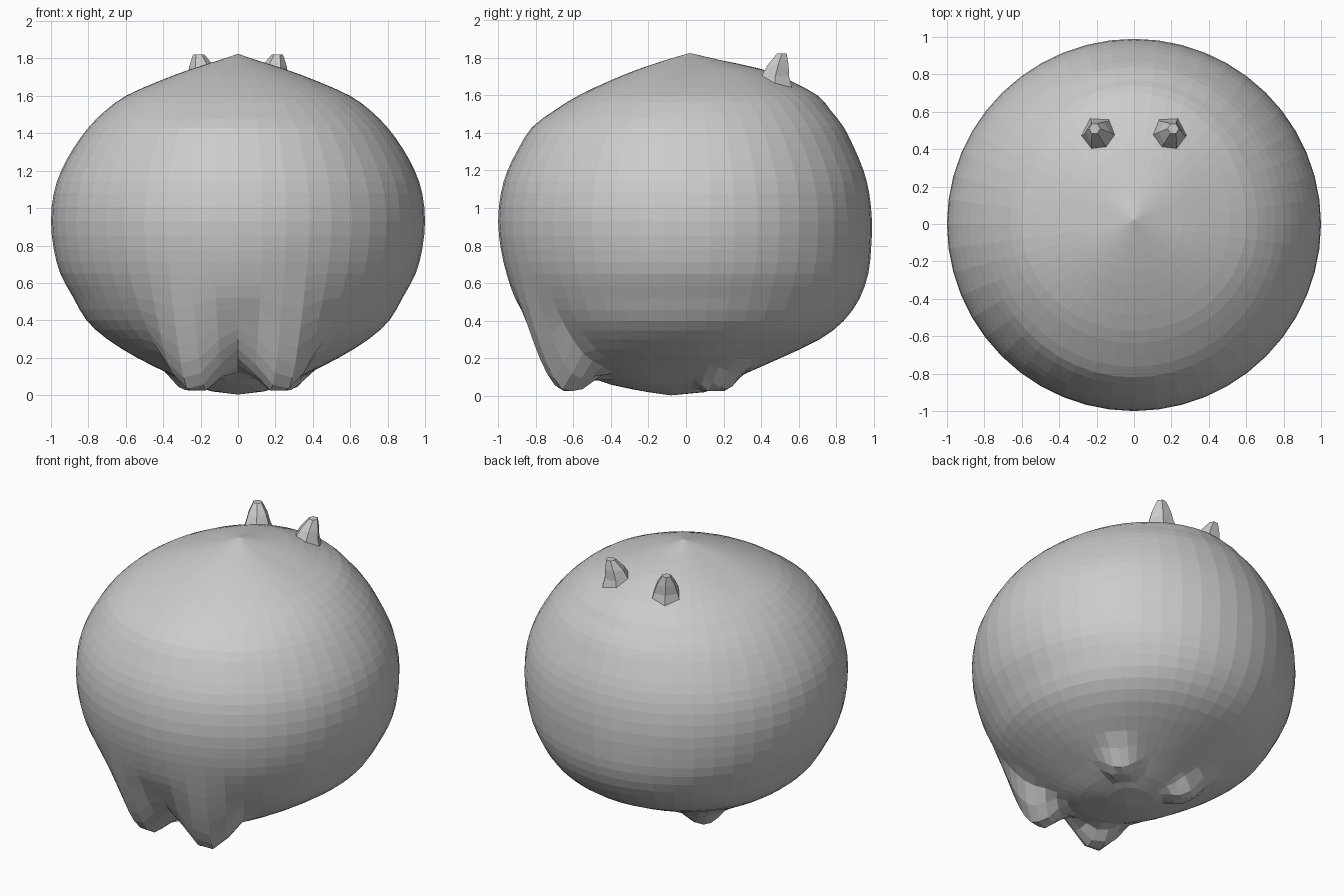
import bpy, bmesh, math
from mathutils import Vector

if "Cube" in bpy.data.objects:
    bpy.data.objects.remove(bpy.data.objects["Cube"])

SEGS = 48

# Body profile: height, then radius at front, side and back
rows = [
    (1.79, .10, .10, .17), (1.74, .25, .26, .40), (1.68, .40, .42, .55),
    (1.60, .57, .60, .70), (1.52, .70, .71, .77), (1.43, .82, .80, .84),
    (1.32, .89, .88, .895), (1.20, .95, .945, .945), (1.08, .985, .985, .975),
    (.93, 1, 1, .99), (.78, .985, .985, .985), (.65, .955, .95, .97),
    (.52, .91, .88, .925), (.40, .84, .81, .84), (.30, .77, .70, .71),
    (.20, .68, .54, .50), (.12, .55, .38, .32), (.06, .40, .26, .20),
    (.02, .20, .14, .10)]


def refine(p):
    """Insert smooth in-between rows."""
    out = []
    for i in range(len(p) - 1):
        a, b, c, d = p[max(i - 1, 0)], p[i], p[i + 1], p[min(i + 2, len(p) - 1)]
        out += [b, tuple((9 * (v + w) - u - x) / 16 for u, v, w, x in zip(a, b, c, d))]
    return out + [p[-1]]


def pull(verts, centre, radius, move):
    """Soft pull on the underside, mirrored left and right."""
    for v in verts:
        if v.co.z < 0.8:
            d = math.hypot(abs(v.co.x) - centre[0], v.co.y - centre[1]) / radius
            if d < 1:
                v.co += Vector(move) * (1 - d * d) ** 2


def finish(bm, name):
    bmesh.ops.recalc_face_normals(bm, faces=bm.faces)
    me = bpy.data.meshes.new(name)
    bm.to_mesh(me)
    bm.free()
    ob = bpy.data.objects.new(name, me)
    bpy.context.collection.objects.link(ob)
    return ob


# Round body
bm = bmesh.new()
rings = []
for z, front, side, back in refine(rows):
    ring = []
    for i in range(SEGS):
        a = 2 * math.pi * i / SEGS
        s = math.sin(a)
        r = side * (1 - s * s) + (back if s > 0 else front) * s * s
        ring.append(bm.verts.new((r * math.cos(a), r * s, z)))
    rings.append(ring)
top = bm.verts.new((0, 0.02, 1.825))
bottom = bm.verts.new((0, -0.08, 0.003))
for i in range(SEGS):
    j = (i + 1) % SEGS
    bm.faces.new((top, rings[0][i], rings[0][j]))
    bm.faces.new((bottom, rings[-1][j], rings[-1][i]))
    for a, b in zip(rings, rings[1:]):
        bm.faces.new((a[i], b[i], b[j], a[j]))

# Front and rear feet drawn out of the body
pull(bm.verts, (0.25, -0.68), 0.26, (0, 0, -0.22))
pull(bm.verts, (0.27, 0.19), 0.17, (0, 0, -0.09))
for v in bm.verts:
    v.co.z = max(v.co.z, 0.003 if abs(v.co.x) < 0.15 else 0.025)
finish(bm, "body")

# Small faceted ears
for sx, side in ((-1, "left"), (1, "right")):
    bm = bmesh.new()
    levels = [((.18, .47, 1.60), .12), ((.185, .475, 1.70), .085),
              ((.195, .49, 1.76), .065), ((.21, .51, 1.822), .03)]
    loops = []
    for (x, y, z), r in levels:
        loops.append([bm.verts.new((sx * (x + r * math.cos(k * math.pi / 3)),
                                    y + r * math.sin(k * math.pi / 3), z))
                      for k in range(6)])
    for a, b in zip(loops, loops[1:]):
        for k in range(6):
            m = (k + 1) % 6
            bm.faces.new((a[k], a[m], b[m], b[k]))
    bm.faces.new(loops[0])
    bm.faces.new(loops[-1])
    finish(bm, side + "_ear")
